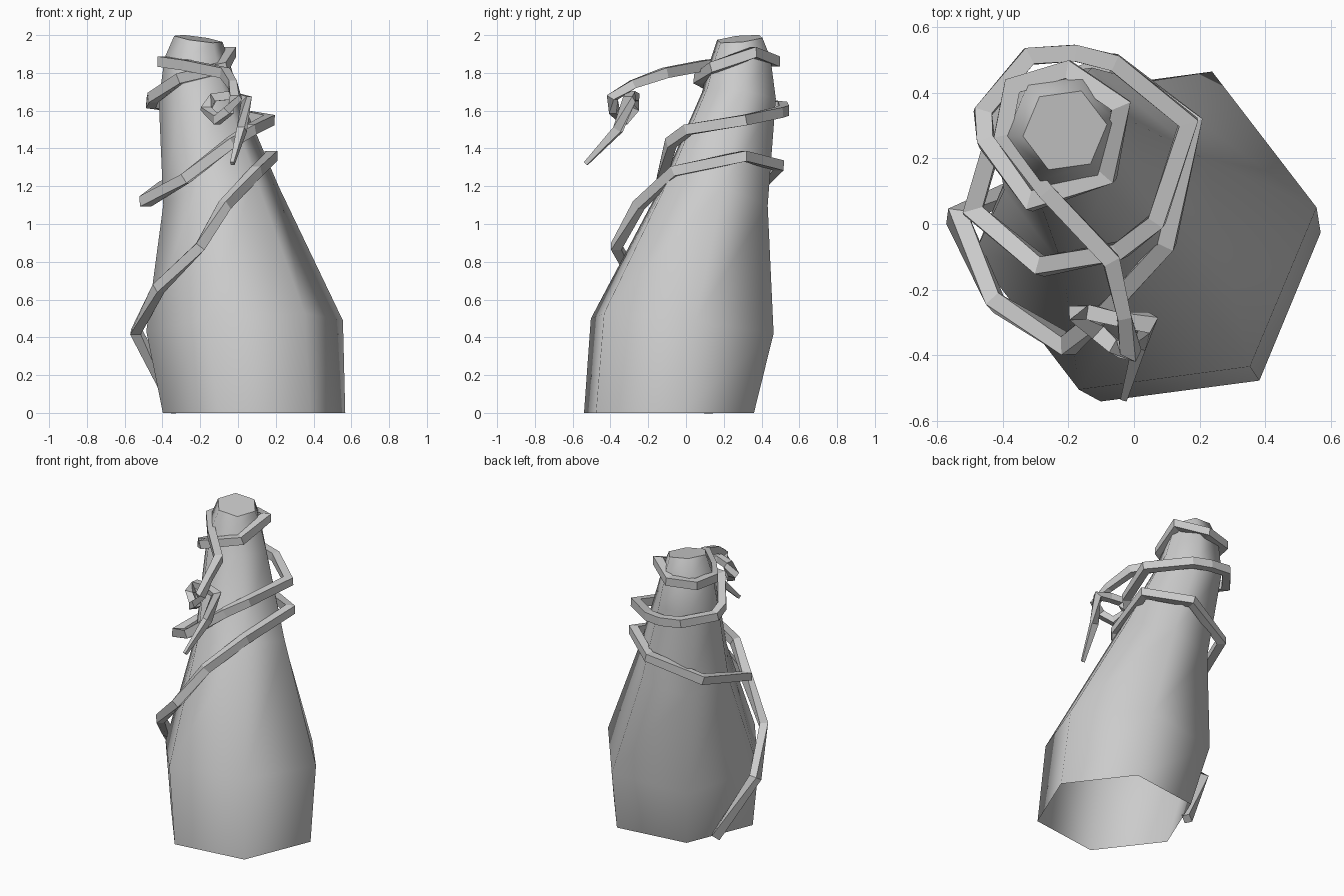
import bpy, bmesh
from math import cos, sin, radians
from mathutils import Vector

if "Cube" in bpy.data.objects:
    bpy.data.objects.remove(bpy.data.objects["Cube"])

grey = bpy.data.materials.new("plain_grey")
grey.use_nodes = True
colour = (0.6, 0.6, 0.6, 1)
grey.diffuse_color = colour
grey.node_tree.nodes["Principled BSDF"].inputs["Base Color"].default_value = colour


def loft(name, rings, smooth, open_start):
    """Skin a list of closed rings, capping the end and optionally the start."""
    bm = bmesh.new()
    loops = [[bm.verts.new(p) for p in ring] for ring in rings]
    n = len(loops[0])
    for a, b in zip(loops, loops[1:]):
        for i in range(n):
            j = (i + 1) % n
            bm.faces.new((a[i], a[j], b[j], b[i])).smooth = smooth
    for cap in loops[-1:] if open_start else (loops[0], loops[-1]):
        face = bm.faces.new(cap)
        for edge in face.edges:
            edge.smooth = False
    bmesh.ops.recalc_face_normals(bm, faces=bm.faces)
    mesh = bpy.data.meshes.new(name)
    bm.to_mesh(mesh)
    bm.free()
    mesh.materials.append(grey)
    bpy.context.collection.objects.link(bpy.data.objects.new(name, mesh))


def hexagon(x, y, z, radius, tilt_x, tilt_y):
    """Six-sided ring, rotated to lie square to the trunk's lean."""
    normal = Vector((-tilt_x, -tilt_y, 1))
    turn = Vector((0, 0, 1)).rotation_difference(normal)
    angles = [radians(7.5 + 60 * i) for i in range(6)]
    return [Vector((x, y, z)) + turn @ Vector((radius * cos(a), radius * sin(a), 0))
            for a in angles]


# Leaning trunk, open underneath: centre, radius and tilt of each ring
trunk_rings = [
    (0.085, -0.09, 0, 0.487, 0, 0),
    (0.035, -0.02, 0.46, 0.526, 0.07, -0.11),
    (-0.09, 0.15, 1.15, 0.313, 0.2, -0.27),
    (-0.21, 0.28, 1.68, 0.213, 0.15, -0.15),
    (-0.22, 0.29, 1.88, 0.17, 0, 0),
    (-0.21, 0.285, 1.98, 0.13, -0.14, 0.1),
]
loft("trunk", [hexagon(*r) for r in trunk_rings], True, True)

# Vine path: low coil, middle coil, top coil, then the hanging tendril
path = [Vector(p) for p in (
    (-.32, .13, .01), (-.54, .02, .43), (-.42, -.24, .66),
    (-.2, -.37, .88), (-.07, -.25, 1.1), (.1, -.06, 1.28),
    (.18, .31, 1.36), (-.06, .49, 1.31), (-.39, .38, 1.2),
    (-.49, .04, 1.12), (-.28, -.13, 1.24), (-.04, -.08, 1.43),
    (.07, .01, 1.5), (.165, .31, 1.55), (-.06, .49, 1.59),
    (-.18, .52, 1.6), (-.32, .51, 1.62), (-.46, .34, 1.64),
    (-.45, .25, 1.67), (-.31, .07, 1.77), (-.08, .15, 1.83),
    (-.04, .36, 1.91), (-.2, .47, 1.86), (-.37, .42, 1.86),
    (-.4, .27, 1.86), (-.27, .1, 1.84), (-.07, -.11, 1.8),
    (-.03, -.28, 1.74), (-.01, -.39, 1.67), (-.05, -.38, 1.6),
    (-.11, -.33, 1.55), (-.17, -.27, 1.61), (-.13, -.27, 1.67),
    (-.05, -.29, 1.68), (.045, -.3, 1.66), (.02, -.36, 1.5),
    (-.03, -.53, 1.32),
)]
vine_rings = []
last = len(path) - 1
for i, p in enumerate(path):
    before = (p - path[max(i - 1, 0)]).normalized()
    after = (path[min(i + 1, last)] - p).normalized()
    tangent = (before + after).normalized()
    side = tangent.cross(Vector((0, 0, 1))).normalized()
    up = side.cross(tangent)
    # Widen at bends; thin out along the curl and at the tip
    mitre = min(1 / max(tangent.dot(after if i < last else before), 0.5), 1.3)
    size = 0.01 if i == last else 0.021 if p.y < -0.25 and p.z > 1.4 else 0.025
    w, h = side * size * mitre, up * size * 1.1
    vine_rings.append([p + w + h, p - w + h, p - w - h, p + w - h])
loft("vine", vine_rings, False, False)
